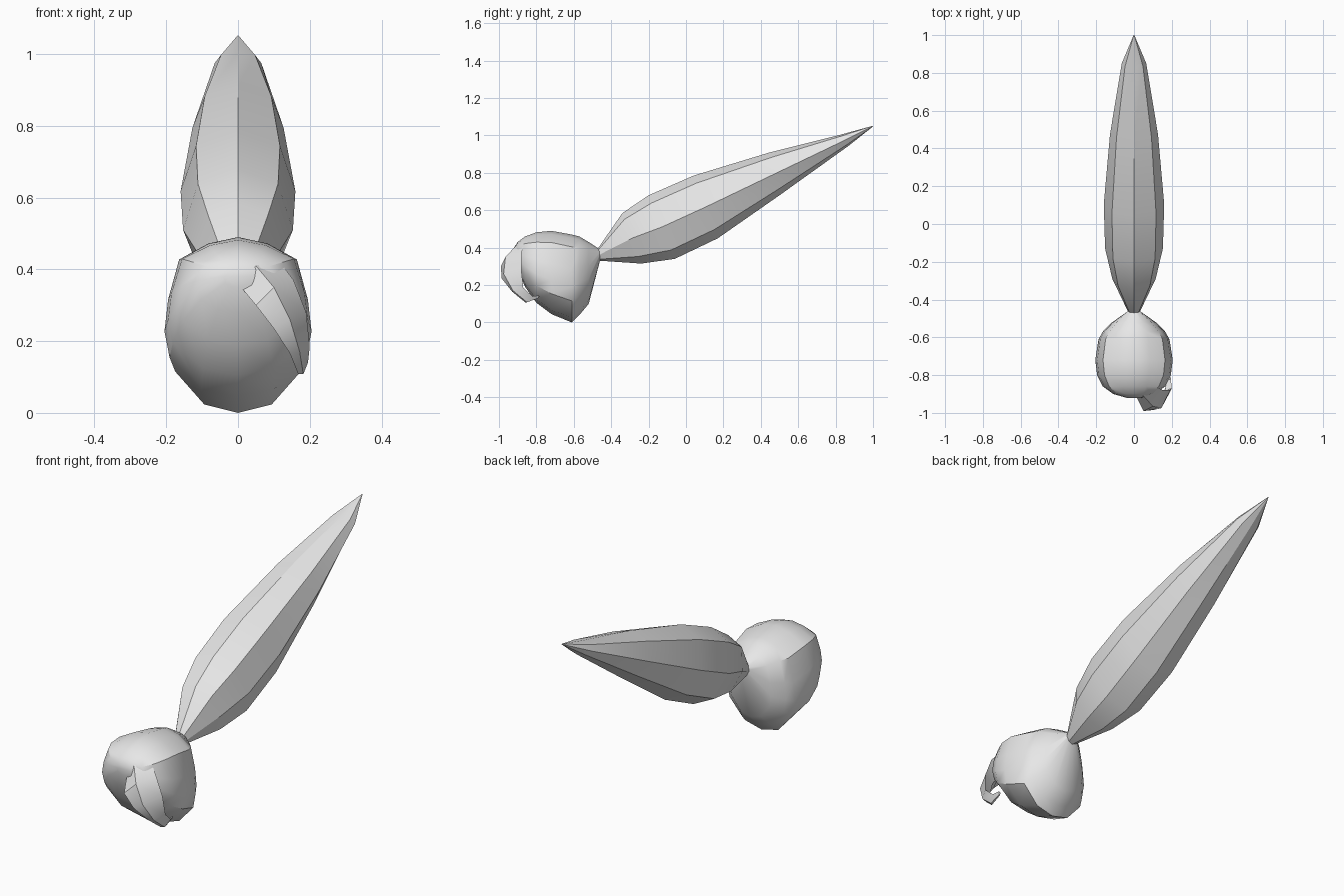
import bpy, bmesh, math
from mathutils import Vector

if "Cube" in bpy.data.objects:
    bpy.data.objects.remove(bpy.data.objects["Cube"], do_unlink=True)

grey = bpy.data.materials.new("light_grey")
grey.use_nodes = True
grey.diffuse_color = (0.8, 0.8, 0.8, 1)
grey.node_tree.nodes["Principled BSDF"].inputs["Base Color"].default_value = (0.8, 0.8, 0.8, 1)


def loft(name, rings, angle):
    """Skin closed rings of equal size, cap both ends, shade smooth by angle."""
    bm = bmesh.new()
    rows = [[bm.verts.new(p) for p in ring] for ring in rings]
    n = len(rows[0])
    for a, b in zip(rows, rows[1:]):
        for i in range(n):
            j = (i + 1) % n
            bm.faces.new((a[i], a[j], b[j], b[i]))
    bm.faces.new(rows[0])
    bm.faces.new(rows[-1])
    bmesh.ops.remove_doubles(bm, verts=bm.verts, dist=0.0005)
    bmesh.ops.recalc_face_normals(bm, faces=bm.faces)
    mesh = bpy.data.meshes.new(name)
    bm.to_mesh(mesh)
    bm.free()
    mesh.materials.append(grey)
    ob = bpy.data.objects.new(name, mesh)
    bpy.context.collection.objects.link(ob)
    bpy.ops.object.select_all(action='DESELECT')
    ob.select_set(True)
    bpy.context.view_layer.objects.active = ob
    bpy.ops.object.shade_smooth_by_angle(angle=math.radians(angle))
    return ob


def section(half, top, bottom, width):
    """Mirror a half outline of (x factor, share from top to bottom)."""
    top, bottom = Vector((0, *top)), Vector((0, *bottom))
    full = half + [(-x, t) for x, t in reversed(half[1:-1])]
    return [top.lerp(bottom, t) + Vector((x * width, 0, 0)) for x, t in full]


# Hair cap: upright sections from the tied back to the forehead
cap_half = [(0, 0), (.4, .04), (.8, .14), (.95, .39), (1, .59), (.93, .755), (.5, .95), (0, 1)]
cap_rows = [  # y, top, bottom, half width
    (-.46, .39, .33, .03), (-.52, .43, .10, .115), (-.57, .46, .04, .165),
    (-.61, .47, .00, .188), (-.72, .49, .045, .205), (-.80, .482, .105, .195),
    (-.86, .46, .19, .165), (-.90, .43, .28, .11), (-.92, .40, .35, .04)]
loft("hair_cap", [section(cap_half, (y, t), (y, b), w) for y, t, b, w in cap_rows], 35)

# Ponytail: faceted leaf shape, sections given by top and bottom points in y, z
tail_half = [(0, 0), (.73, .12), (1, .5), (.68, .86), (0, 1)]
tail_rows = [
    ((-.475, .39), (-.46, .33), .03), ((-.34, .585), (-.24, .315), .115),
    ((-.20, .68), (-.06, .34), .153), ((.04, .785), (.17, .45), .16),
    ((.45, .91), (.50, .68), .127), ((.83, 1.005), (.87, .945), .065),
    ((1.0, 1.052), (1.0, 1.048), .002)]
loft("ponytail", [section(tail_half, *row) for row in tail_rows], 22)

# Fringe: curled lock, each row gives lower edge, ridge and upper edge
fringe_rows = [
    ((0, -.89, .36), (.05, -.91, .41), (.11, -.86, .43)),
    ((.05, -.99, .30), (.10, -.965, .35), (.155, -.88, .37)),
    ((.10, -.985, .235), (.145, -.975, .26), (.19, -.88, .28)),
    ((.145, -.93, .165), (.172, -.925, .17), (.20, -.87, .185)),
    ((.168, -.86, .108), (.182, -.85, .108), (.195, -.82, .14)),
    ((.175, -.79, .13), (.182, -.79, .13), (.185, -.785, .145))]
rings = []
for low, ridge, up in fringe_rows:
    low, ridge, up = Vector(low), Vector(ridge), Vector(up)
    inner = (low + up) / 2 + (up - low).length * Vector((-.12, .2, 0))
    rings.append([low, ridge, up, inner])
loft("fringe_lock", rings, 35)
